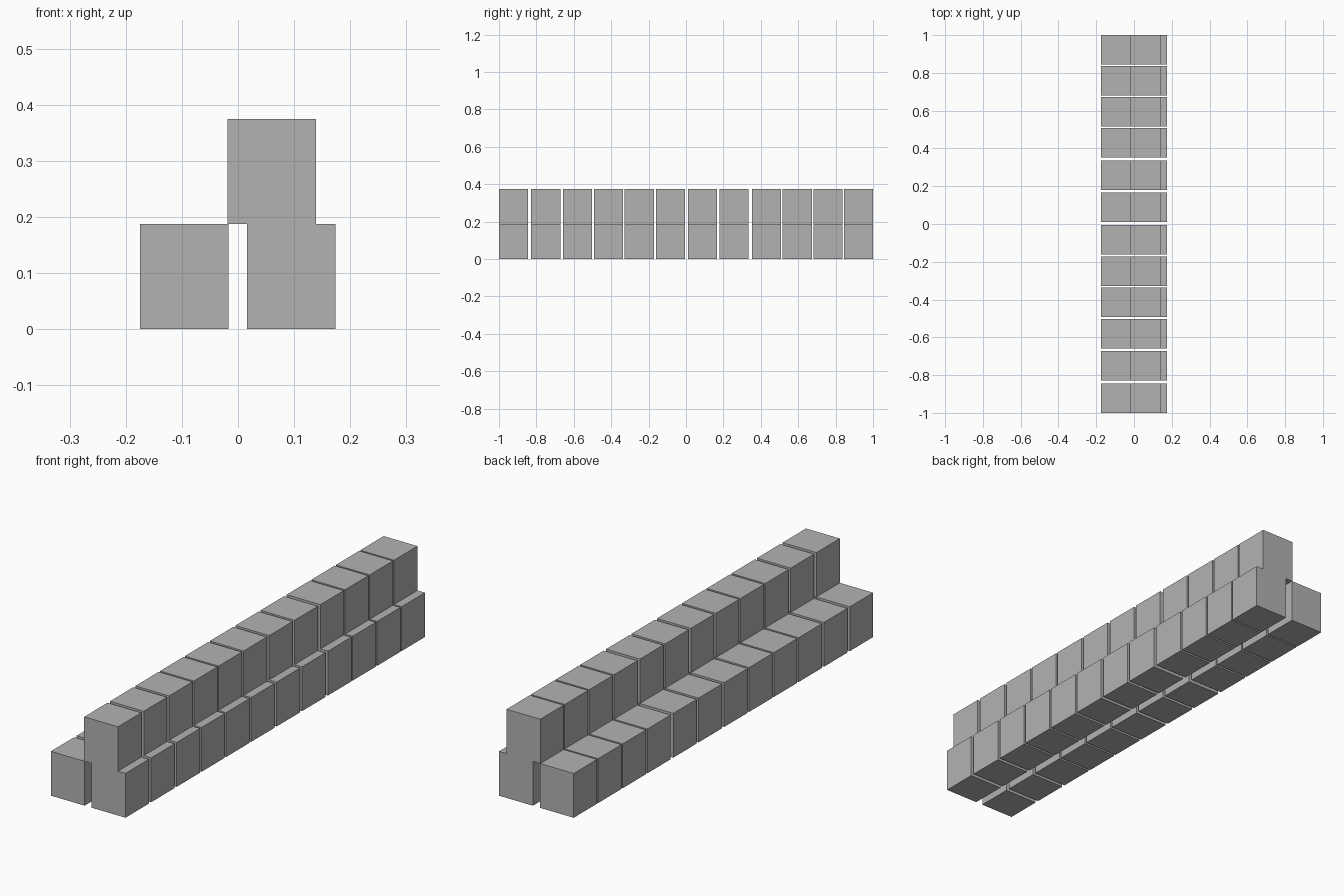
import bpy
import bmesh
from mathutils import Matrix, Vector

default = bpy.data.objects.get("Cube")
if default:
    bpy.data.objects.remove(default, do_unlink=True)

# Plain grey material
grey = bpy.data.materials.new("grey")
grey.use_nodes = True
color = (0.45, 0.45, 0.45, 1.0)
grey.diffuse_color = color
grey.node_tree.nodes["Principled BSDF"].inputs["Base Color"].default_value = color

BLOCK = Vector((0.158, 0.156, 0.1875))
# Slightly uneven spacing of the blocks along the row
STATIONS = [-0.922, -0.75, -0.58, -0.415, -0.25, -0.083,
            0.088, 0.257, 0.43, 0.595, 0.759, 0.922]


def block_row(name, x, z):
    """One row of separate blocks, with its base at height z."""
    bm = bmesh.new()
    for y in STATIONS:
        place = Matrix.Translation((x, y, z + BLOCK.z / 2)) @ Matrix.Diagonal((*BLOCK, 1))
        bmesh.ops.create_cube(bm, size=1, matrix=place)
    mesh = bpy.data.meshes.new(name)
    bm.to_mesh(mesh)
    bm.free()
    mesh.materials.append(grey)
    bpy.context.collection.objects.link(bpy.data.objects.new(name, mesh))


# Two rows on the ground and an offset row stacked on top
block_row("lower_right_blocks", -0.096, 0)
block_row("lower_left_blocks", 0.095, 0)
block_row("upper_blocks", 0.06, BLOCK.z)
